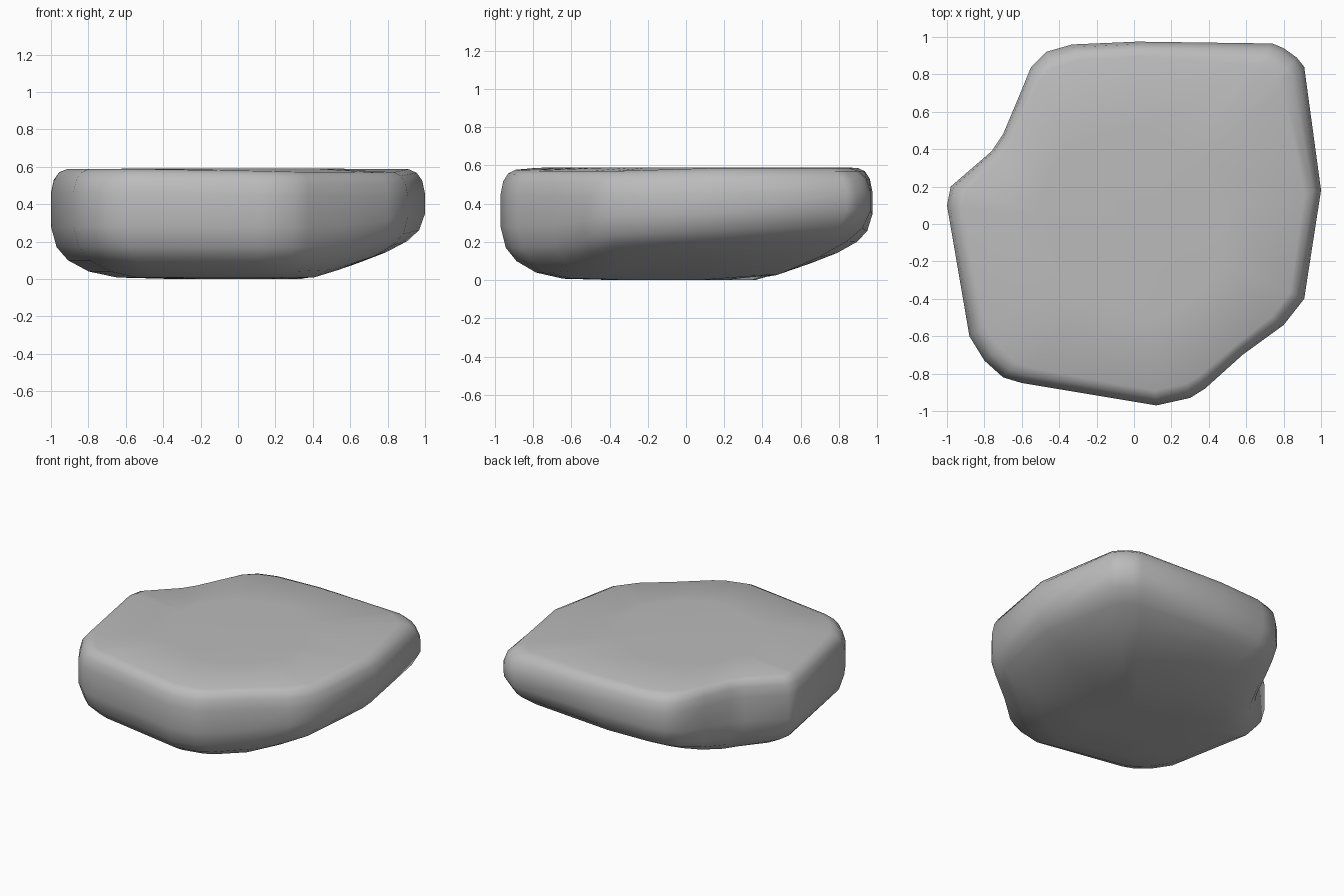
import bpy
import bmesh
from math import sqrt

cube = bpy.data.objects.get("Cube")
if cube:
    bpy.data.objects.remove(cube, do_unlink=True)

# Plan outline of the stone, counter-clockwise
OUTLINE = [
    (.02, .975), (-.33, .96), (-.47, .92), (-.55, .84), (-.62, .67), (-.70, .48),
    (-.76, .39), (-.98, .20), (-1, .10), (-.88, -.60), (-.80, -.73), (-.70, -.82),
    (-.60, -.85), (.12, -.97), (.30, -.93), (.38, -.88), (.58, -.70), (.80, -.54),
    (.91, -.40), (1, .18), (.91, .84), (.87, .89), (.80, .94), (.74, .965),
]
# Rings as (plan scale, height): underside edge outward, then the top edge inward
LOWER = [(.35, 0), (.65, .008), (.80, .04), (.91, .1), (.97, .17), (1, .28)]
UPPER = [(1, .46), (.985, .53), (.957, .57), (.915, .588), (.5, .59)]


def ramp(t):
    return .35 * max(0, t - .4)


# The underside rises toward the back and the left
def underside(x, y, h):
    return sqrt(h * h + ramp(x) ** 2 + ramp(y) ** 2)


# The top dips very slightly toward the front left corner
def topside(x, y, h):
    return h - .05 * max(0, (x - y) * .7 - .5)


# Far corners are rounded more and the notch less
def add_ring(bm, scale, height, surface):
    ring = []
    for px, py in OUTLINE:
        s = scale ** (px * px + py * py)
        x, y = px * s, py * s
        ring.append(bm.verts.new((x, y, surface(x, y, height))))
    return ring


bm = bmesh.new()
rings = [add_ring(bm, s, h, underside) for s, h in LOWER]
rings += [add_ring(bm, s, h, topside) for s, h in UPPER]
count = len(OUTLINE)

# Skin between neighbouring rings
for low, high in zip(rings, rings[1:]):
    for i in range(count):
        j = (i + 1) % count
        bm.faces.new((low[i], low[j], high[j], high[i]))

# Close the underside and top with fans
for ring, z in ((rings[0], 0), (rings[-1], .59)):
    centre = bm.verts.new((0, 0, z))
    for i in range(count):
        bm.faces.new((ring[i], ring[(i + 1) % count], centre))

bmesh.ops.recalc_face_normals(bm, faces=bm.faces)
for face in bm.faces:
    face.smooth = True
mesh = bpy.data.meshes.new("flat_stone")
bm.to_mesh(mesh)
bm.free()

# Single stone colour
stone = bpy.data.materials.new("stone_grey")
stone.use_nodes = True
colour = (.5, .5, .5, 1)
stone.diffuse_color = colour
stone.node_tree.nodes["Principled BSDF"].inputs["Base Color"].default_value = colour
mesh.materials.append(stone)

obj = bpy.data.objects.new("flat_stone", mesh)
bpy.context.collection.objects.link(obj)
